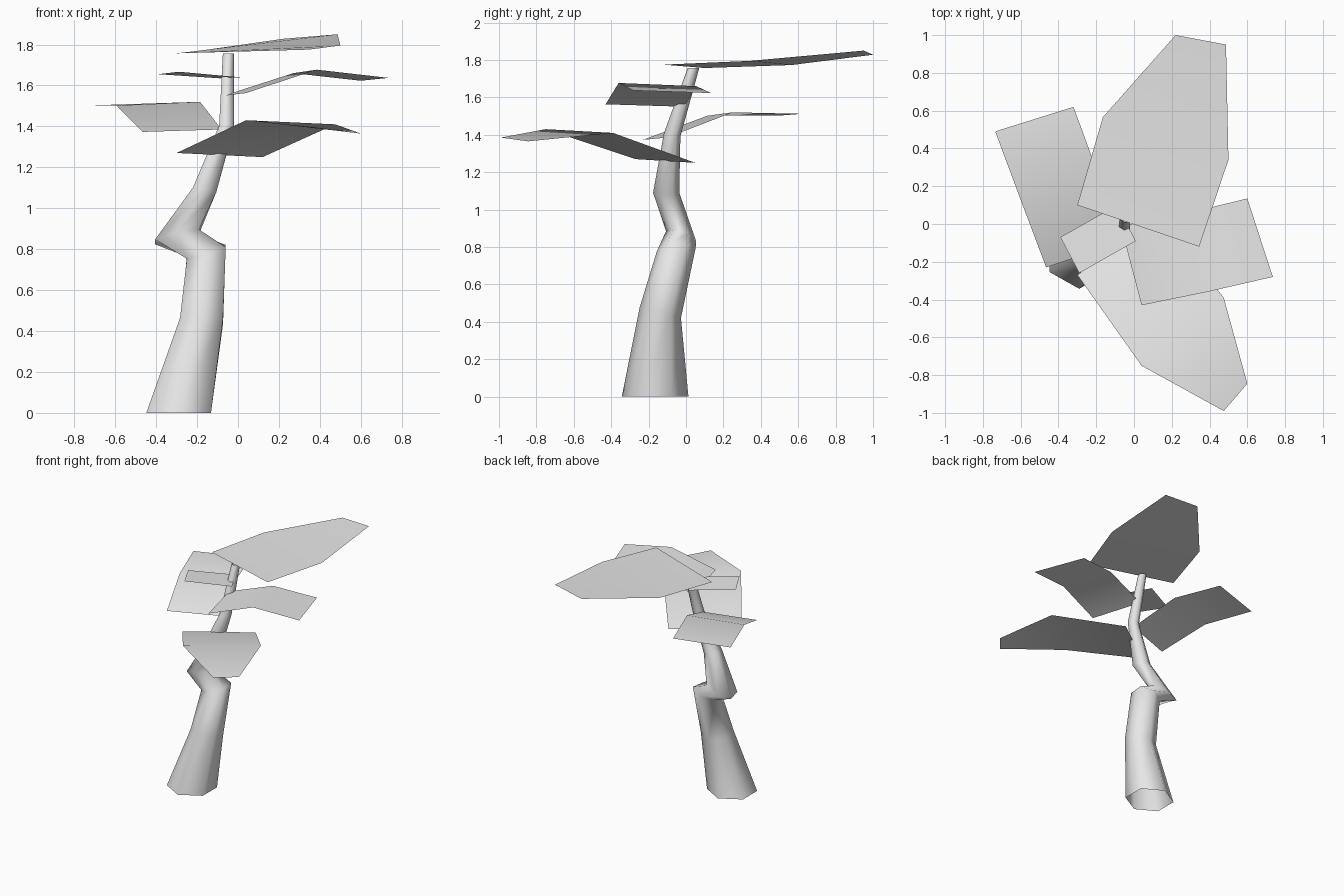
import bpy
import bmesh
from math import sin, cos, pi

cube = bpy.data.objects.get("Cube")
if cube:
    bpy.data.objects.remove(cube, do_unlink=True)

grey = bpy.data.materials.new("light grey")
grey.use_nodes = True
colour = (0.8, 0.8, 0.8, 1)
grey.diffuse_color = colour
grey.node_tree.nodes["Principled BSDF"].inputs["Base Color"].default_value = colour


def finish(bm, name):
    """Turn a bmesh into a smooth shaded object."""
    mesh = bpy.data.meshes.new(name)
    for face in bm.faces:
        face.smooth = True
    bm.to_mesh(mesh)
    bm.free()
    mesh.materials.append(grey)
    obj = bpy.data.objects.new(name, mesh)
    bpy.context.scene.collection.objects.link(obj)
    return obj


def make_trunk(rings, sides=6):
    """Bridge tilted hexagonal rings: centre, half widths, slopes along x and y."""
    bm = bmesh.new()
    loops = []
    for (cx, cy, cz), (half_x, half_y), (slope_x, slope_y) in rings:
        loop = []
        for i in range(sides):
            a = pi / 2 + 2 * pi * i / sides
            dx = half_x * cos(a) / cos(pi / sides)
            dy = half_y * sin(a)
            loop.append(bm.verts.new((cx + dx, cy + dy, cz + slope_x * dx + slope_y * dy)))
        loops.append(loop)
    for low, high in zip(loops, loops[1:]):
        for i in range(sides):
            j = (i + 1) % sides
            bm.faces.new((low[i], low[j], high[j], high[i]))
    return finish(bm, "trunk")


def make_leaf(name, rows):
    """Thin folded sheet made of edge pairs, facing upward."""
    bm = bmesh.new()
    pairs = [[bm.verts.new(p) for p in row] for row in rows]
    for (a, b), (c, d) in zip(pairs, pairs[1:]):
        bm.faces.new((a, b, d, c))
    bm.normal_update()
    for face in list(bm.faces):
        if face.normal.z < 0:
            face.normal_flip()
    return finish(bm, name)


# Crooked tapering trunk, open at both ends
make_trunk([
    ((-0.29, -0.165, 0), (0.158, 0.178), (0, 0)),
    ((-0.178, -0.137, 0.45), (0.105, 0.11), (0, -0.27)),
    ((-0.155, -0.052, 0.787), (0.095, 0.104), (0.3, 0.1)),
    ((-0.298, -0.027, 0.86), (0.107, 0.08), (0.23, -0.3)),
    ((-0.163, -0.106, 1.09), (0.057, 0.07), (-0.2, 0)),
    ((-0.056, -0.074, 1.4), (0.036, 0.044), (0, -0.2)),
    ((-0.047, 0.04, 1.757), (0.027, 0.031), (0, 0)),
])

# Folded leaf sheets, listed from the stem end to the tip
make_leaf("top_leaf", [
    ((-0.30, 0.10, 1.757), (0.345, -0.12, 1.775)),
    ((-0.165, 0.565, 1.773), (0.50, 0.34, 1.795)),
    ((0.22, 1.0, 1.828), (0.487, 0.95, 1.85)),
])
make_leaf("front_leaf", [
    ((-0.30, -0.27, 1.27), (0.12, 0.05, 1.25)),
    ((0.04, -0.75, 1.43), (0.475, -0.39, 1.41)),
    ((0.475, -0.99, 1.385), (0.60, -0.845, 1.365)),
])
make_leaf("left_leaf", [
    ((-0.07, -0.01, 1.55), (0.04, -0.43, 1.563)),
    ((0.27, 0.055, 1.66), (0.385, -0.36, 1.677)),
    ((0.60, 0.135, 1.623), (0.735, -0.28, 1.637)),
])
make_leaf("small_leaf", [
    ((-0.09, 0.10, 1.635), (0.01, -0.09, 1.64)),
    ((-0.39, -0.07, 1.655), (-0.29, -0.26, 1.667)),
])
make_leaf("right_leaf", [
    ((-0.08, -0.10, 1.385), (-0.465, -0.23, 1.373)),
    ((-0.185, 0.25, 1.52), (-0.595, 0.115, 1.502)),
    ((-0.32, 0.62, 1.512), (-0.735, 0.49, 1.502)),
])
